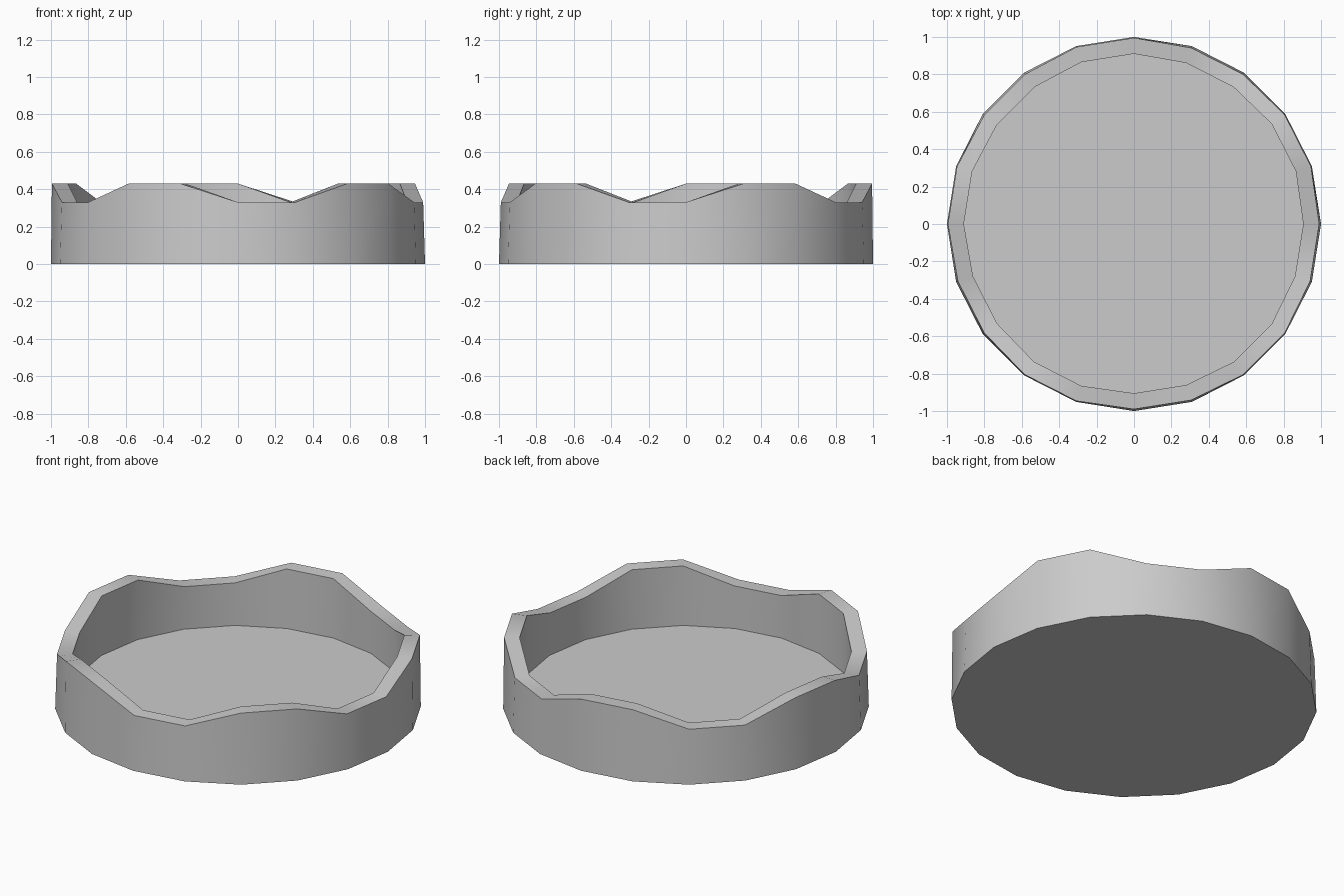
import bpy, bmesh, math

if "Cube" in bpy.data.objects:
    bpy.data.objects.remove(bpy.data.objects["Cube"])

SIDES = 20
bm = bmesh.new()


def is_high(k):
    # rim alternates two high, two low corners (five waves)
    return (k - 1) % 4 < 2


def ring(r_high, r_low, z_high, z_low):
    verts = []
    for k in range(SIDES):
        a = 2 * math.pi * k / SIDES
        r, z = (r_high, z_high) if is_high(k) else (r_low, z_low)
        verts.append(bm.verts.new((r * math.cos(a), r * math.sin(a), z)))
    return verts


# Base, outer rim, inner rim, inside floor
rings = [
    ring(1.0, 1.0, 0, 0),
    ring(0.995, 0.99, 0.43, 0.33),
    ring(0.91, 0.905, 0.43, 0.33),
    ring(0.912, 0.912, 0.07, 0.07),
]

# Walls and wavy rim
for lower, upper in zip(rings, rings[1:]):
    for k in range(SIDES):
        n = (k + 1) % SIDES
        bm.faces.new((lower[k], lower[n], upper[n], upper[k]))

# Underside and inside floor
bm.faces.new(rings[0][::-1])
bm.faces.new(rings[-1])
bmesh.ops.recalc_face_normals(bm, faces=bm.faces)

mesh = bpy.data.meshes.new("wavy_dish")
bm.to_mesh(mesh)
bm.free()
dish = bpy.data.objects.new("wavy_dish", mesh)
bpy.context.collection.objects.link(dish)
bpy.context.view_layer.objects.active = dish
dish.select_set(True)
bpy.ops.object.shade_smooth_by_angle(angle=math.radians(30))
